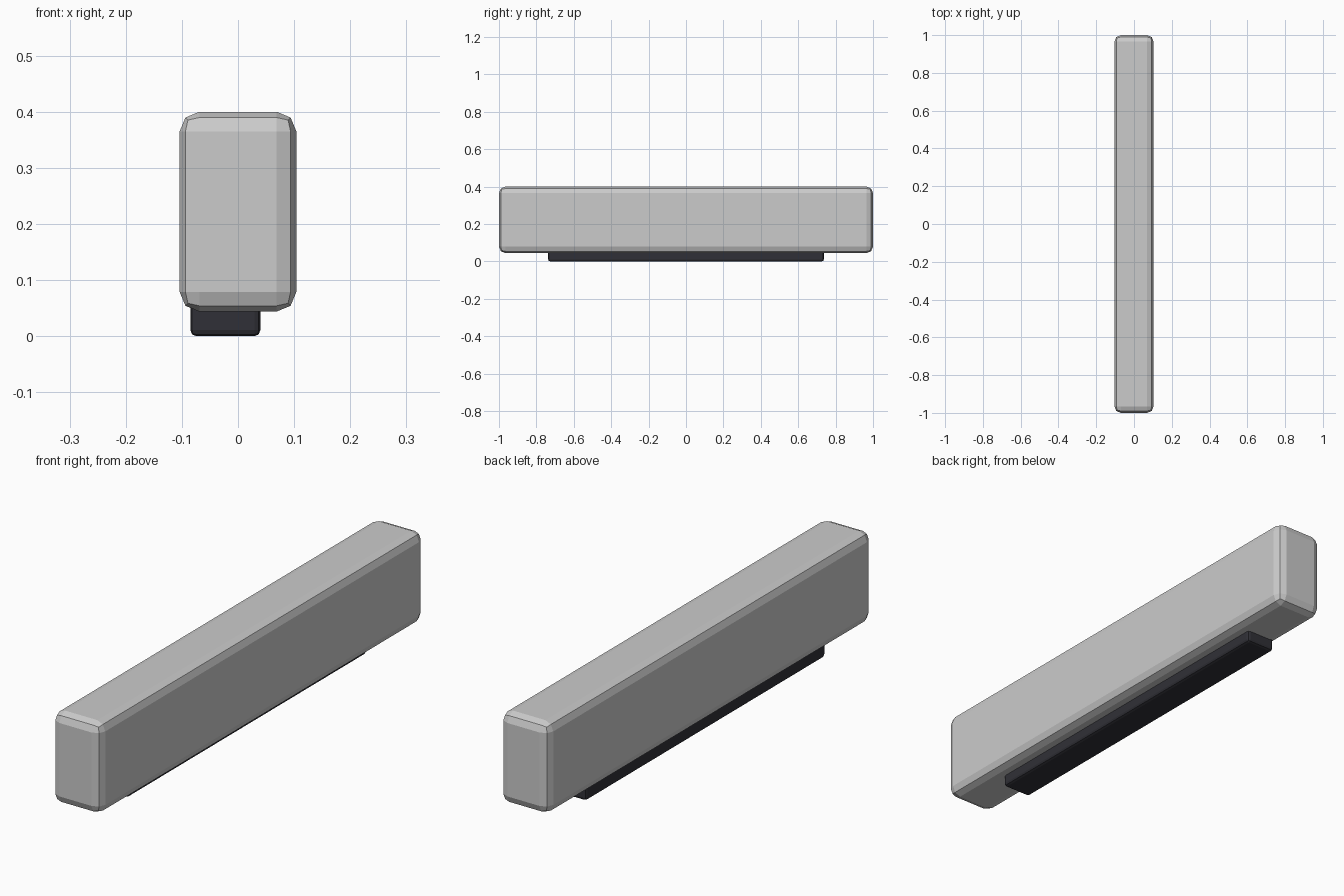
import bpy
import bmesh

if "Cube" in bpy.data.objects:
    bpy.data.objects.remove(bpy.data.objects["Cube"])


def bevelled_box(name, lo, hi, bevel, segments, color=None):
    """Box between two corners with rounded, flat-shaded edges."""
    bm = bmesh.new()
    bmesh.ops.create_cube(bm, size=1.0)
    for v in bm.verts:
        for i in range(3):
            v.co[i] = lo[i] if v.co[i] < 0 else hi[i]
    bmesh.ops.bevel(bm, geom=bm.edges[:], offset=bevel, segments=segments,
                    profile=0.5, affect='EDGES')
    mesh = bpy.data.meshes.new(name)
    bm.to_mesh(mesh)
    bm.free()
    obj = bpy.data.objects.new(name, mesh)
    bpy.context.collection.objects.link(obj)
    if color:
        mat = bpy.data.materials.new(name + "_material")
        mat.diffuse_color = color
        mat.use_nodes = True
        mat.node_tree.nodes["Principled BSDF"].inputs["Base Color"].default_value = mat.diffuse_color
        mesh.materials.append(mat)
    return obj


# Long main bar
bevelled_box("bar_body", (-0.104, -1.0, 0.044), (0.104, 1.0, 0.4), 0.035, 2)

# Dark foot, offset to one side and sunk slightly into the bar
bevelled_box("bar_foot", (-0.085, -0.737, 0.0), (0.04, 0.737, 0.065), 0.011, 2,
             (0.03, 0.03, 0.038, 1.0))
